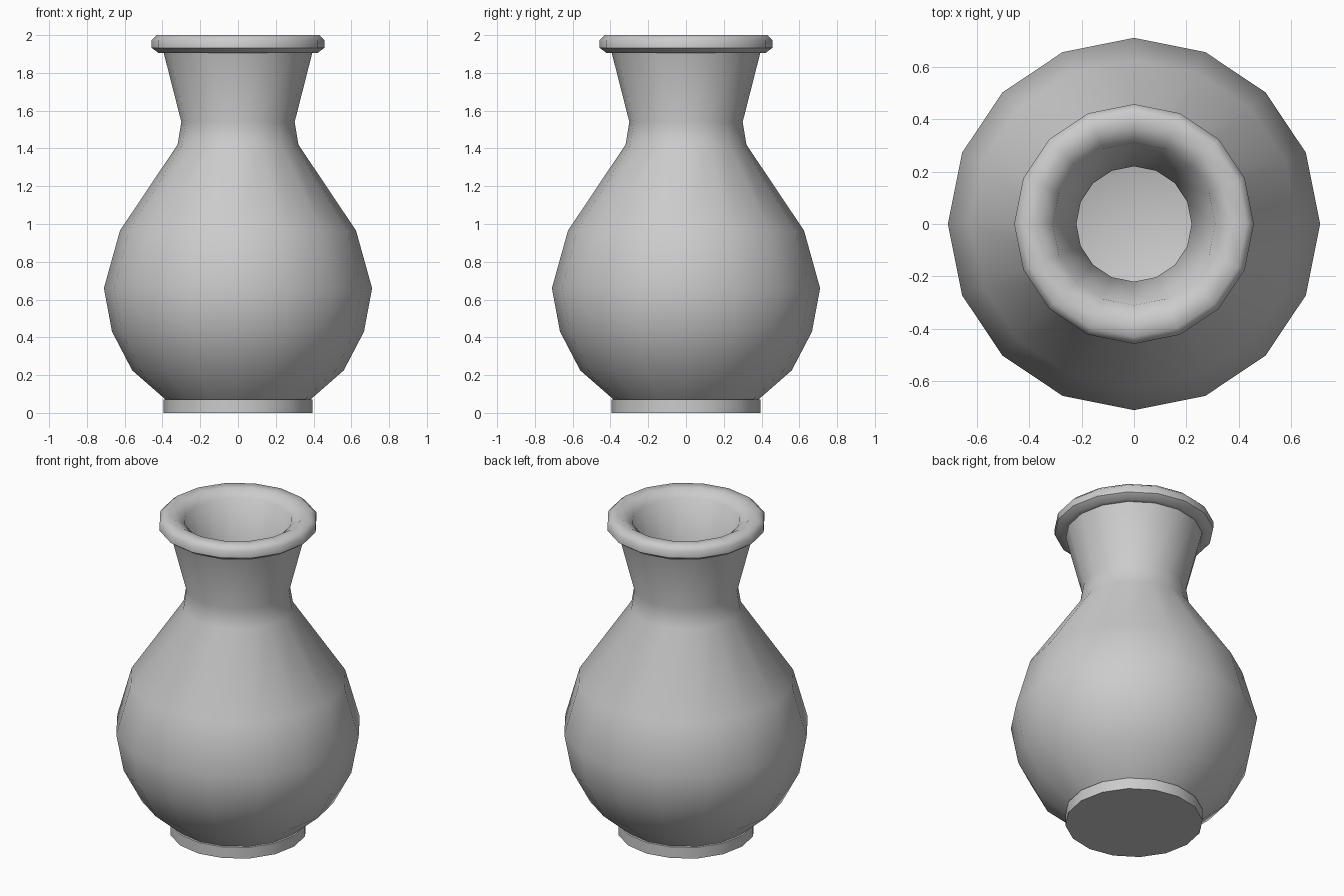
import bpy
import bmesh
import math

if "Cube" in bpy.data.objects:
    bpy.data.objects.remove(bpy.data.objects["Cube"])

SIDES = 16


def lathe(name, profile):
    """Revolve (radius, z) points around z; radius 0 ends close to a pole."""
    bm = bmesh.new()
    rings = []
    for r, z in profile:
        if r == 0:
            rings.append([bm.verts.new((0, 0, z))] * SIDES)
        else:
            rings.append([bm.verts.new((r * math.cos(2 * math.pi * i / SIDES),
                                        r * math.sin(2 * math.pi * i / SIDES), z))
                          for i in range(SIDES)])
    for a, b in zip(rings, rings[1:]):
        for i in range(SIDES):
            j = (i + 1) % SIDES
            quad = list(dict.fromkeys((a[i], a[j], b[j], b[i])))
            bm.faces.new(quad)
    bmesh.ops.recalc_face_normals(bm, faces=bm.faces)
    mesh = bpy.data.meshes.new(name)
    bm.to_mesh(mesh)
    bm.free()
    obj = bpy.data.objects.new(name, mesh)
    bpy.context.collection.objects.link(obj)
    bpy.ops.object.select_all(action='DESELECT')
    obj.select_set(True)
    bpy.context.view_layer.objects.active = obj
    bpy.ops.object.shade_smooth_by_angle(angle=math.radians(47))
    return obj


# Foot, belly, neck and rolled rim
outside = [(0, 0), (0.395, 0), (0.395, 0.07), (0.385, 0.072),
           (0.56, 0.225), (0.667, 0.43), (0.71, 0.66), (0.625, 0.965),
           (0.32, 1.42), (0.30, 1.54), (0.393, 1.905),
           (0.42, 1.905), (0.457, 1.932), (0.457, 1.975), (0.43, 2.0)]

# Lip, throat and hollow interior down to the floor
inside = [(0.37, 2.0), (0.31, 1.96), (0.22, 1.55), (0.24, 1.40),
          (0.545, 0.94), (0.625, 0.66), (0.58, 0.46), (0.49, 0.28),
          (0.35, 0.15), (0, 0.15)]

lathe("vase", outside + inside)
